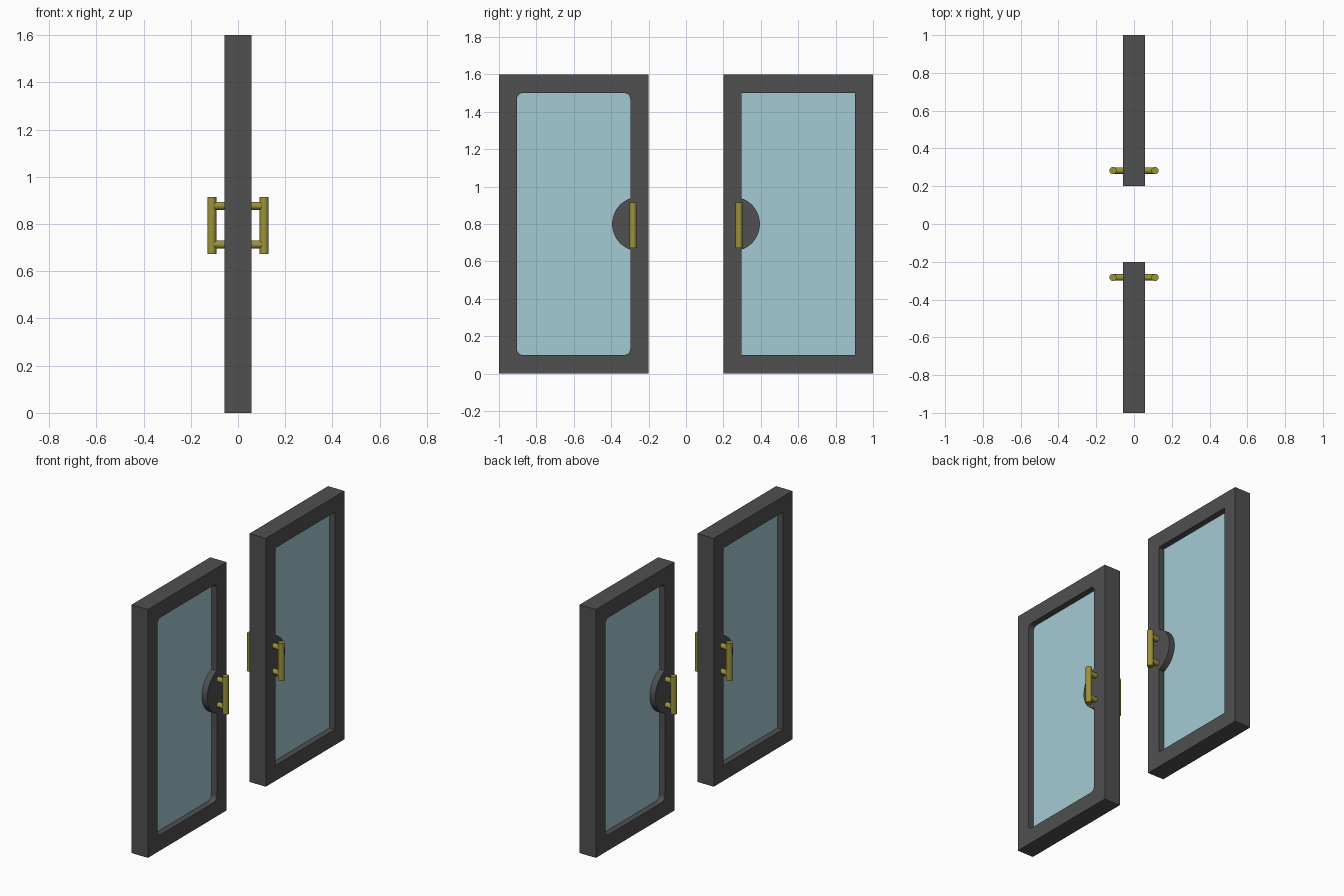
import bpy, bmesh, math
from mathutils import Matrix, Vector

if "Cube" in bpy.data.objects:
    bpy.data.objects.remove(bpy.data.objects["Cube"])


def material(name, rgb):
    m = bpy.data.materials.new(name)
    m.diffuse_color = (*rgb, 1)
    m.use_nodes = True
    m.node_tree.nodes["Principled BSDF"].inputs["Base Color"].default_value = m.diffuse_color
    return m


DARK = material("dark_frame", (0.08, 0.08, 0.08))
GLASS = material("pale_blue_glass", (0.37, 0.59, 0.65))
BRASS = material("brass", (0.33, 0.29, 0.04))
HALF = 0.058          # half the door thickness


def finish(name, bm, mat):
    bmesh.ops.recalc_face_normals(bm, faces=bm.faces)
    me = bpy.data.meshes.new(name)
    bm.to_mesh(me)
    bm.free()
    me.materials.append(mat)
    ob = bpy.data.objects.new(name, me)
    bpy.context.collection.objects.link(ob)
    return ob


def prism(name, pts, x0, x1, mat):
    """Extrude a (y, z) outline from x0 to x1."""
    bm = bmesh.new()
    face = bm.faces.new([bm.verts.new((x0, y, z)) for y, z in pts])
    ext = bmesh.ops.extrude_face_region(bm, geom=[face])["geom"]
    verts = [v for v in ext if isinstance(v, bmesh.types.BMVert)]
    bmesh.ops.translate(bm, vec=(x1 - x0, 0, 0), verts=verts)
    return finish(name, bm, mat)


def rect(y0, y1, z0, z1):
    return [(y0, z0), (y1, z0), (y1, z1), (y0, z1)]


def arc(cy, cz, r, a0, a1, n):
    return [(cy + r * math.cos(math.radians(a0 + (a1 - a0) * i / n)),
             cz + r * math.sin(math.radians(a0 + (a1 - a0) * i / n))) for i in range(n + 1)]


def opening(r):
    """Window outline with corner radius r and a round handle plate biting into it."""
    y0, y1, z0, z1 = -0.904, -0.298, 0.1, 1.5

    def corner(y, z, a):
        return arc(y, z, r, a, a + 90, 6) if r else [(y, z)]
    a = math.degrees(math.acos((y1 + 0.25) / 0.145))
    return (corner(y0 + r, z0 + r, 180) + corner(y1 - r, z0 + r, 270)
            + arc(-0.25, 0.8, 0.145, 360 - a, a, 32)
            + corner(y1 - r, z1 - r, 0) + corner(y0 + r, z1 - r, 90))


def smooth(ob):
    bpy.ops.object.select_all(action='DESELECT')
    ob.select_set(True)
    bpy.context.view_layer.objects.active = ob
    bpy.ops.object.shade_smooth_by_angle(angle=math.radians(35))


# Door frame: rounded window on one face, square window on the other
frame = prism("door_frame", rect(-1, -0.2, 0, 1.6), -HALF, HALF, DARK)
for pts, x0, x1 in ((opening(0.032), -0.003, 0.1), (opening(0), -0.1, 0.002)):
    cutter = prism("window_cutter", pts, x0, x1, DARK)
    cutter.hide_render = True
    mod = frame.modifiers.new("window", 'BOOLEAN')
    mod.operation, mod.solver, mod.object = 'DIFFERENCE', 'EXACT', cutter
    bpy.context.view_layer.objects.active = frame
    bpy.ops.object.modifier_apply(modifier=mod.name)
    bpy.data.objects.remove(cutter)
smooth(frame)

# Glass pane
pane = prism("glass_pane", rect(-0.92, -0.28, 0.085, 1.515), -0.019, 0.019, GLASS)


def rod(bm, a, b, r):
    a, b = Vector(a), Vector(b)
    d = b - a
    mat = Matrix.Translation((a + b) / 2) @ d.to_track_quat('Z', 'Y').to_matrix().to_4x4()
    bmesh.ops.create_cone(bm, cap_ends=True, segments=32, radius1=r, radius2=r,
                          depth=d.length, matrix=mat)


# Pull handles on both faces: upright bar on two posts
parts = [frame, pane]
for s, side in ((1, "right"), (-1, "left")):
    bm = bmesh.new()
    y = -0.283
    rod(bm, (s * 0.111, y, 0.672), (s * 0.111, y, 0.914), 0.019)
    for z in (0.713, 0.877):
        rod(bm, (s * (HALF - 0.01), y, z), (s * 0.108, y, z), 0.017)
    handle = finish("pull_handle_" + side, bm, BRASS)
    smooth(handle)
    parts.append(handle)

# Second door is the first turned half way round
for ob in parts:
    twin = ob.copy()
    twin.name = "second_" + ob.name
    twin.rotation_euler.z = math.pi
    bpy.context.collection.objects.link(twin)
